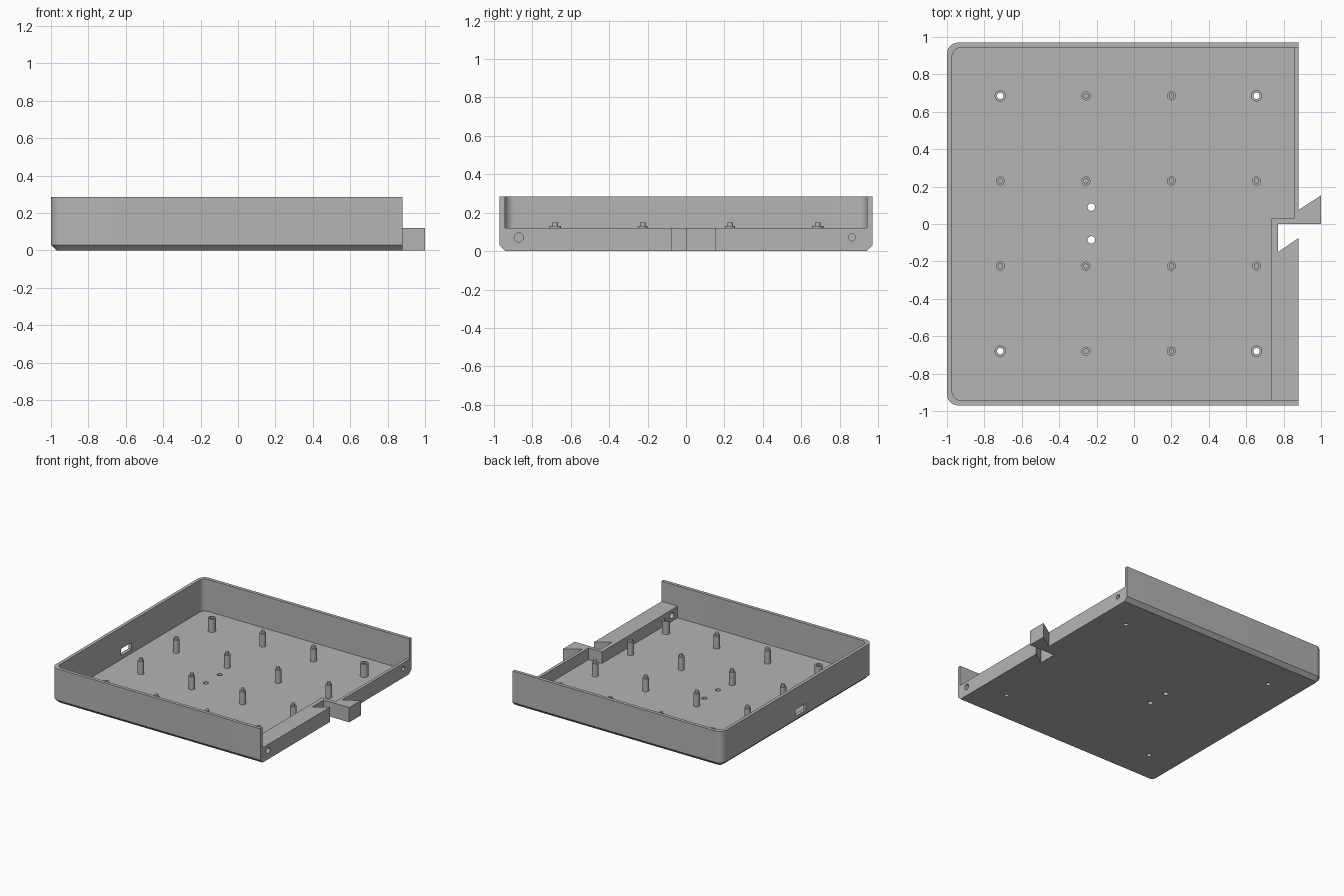
import bpy
import bmesh
from math import cos, sin, pi, radians
from mathutils import Matrix

cube = bpy.data.objects.get("Cube")
if cube:
    bpy.data.objects.remove(cube, do_unlink=True)

grey = bpy.data.materials.new("light_grey_plastic")
grey.use_nodes = True
colour = (0.46, 0.46, 0.46, 1)
grey.diffuse_color = colour
grey.node_tree.nodes["Principled BSDF"].inputs["Base Color"].default_value = colour

FLOOR, RAIL, RIM = 0.025, 0.12, 0.285
END, FRONT, BACK = 0.88, -0.97, 0.97
WALL = 0.027


def make_object(name, bm):
    bmesh.ops.recalc_face_normals(bm, faces=bm.faces)
    mesh = bpy.data.meshes.new(name)
    bm.to_mesh(mesh)
    bm.free()
    mesh.materials.append(grey)
    obj = bpy.data.objects.new(name, mesh)
    bpy.context.collection.objects.link(obj)
    return obj


def loft(name, sections, closed_ring=False):
    """Skin between equal-length loops; cap the ends, or join last to first."""
    bm = bmesh.new()
    loops = [[bm.verts.new(p) for p in s] for s in sections]
    pairs = list(zip(loops, loops[1:]))
    if closed_ring:
        pairs.append((loops[-1], loops[0]))
    else:
        bm.faces.new(loops[0])
        bm.faces.new(loops[-1])
    n = len(loops[0])
    for a, b in pairs:
        for i in range(n):
            j = (i + 1) % n
            bm.faces.new((a[i], a[j], b[j], b[i]))
    return make_object(name, bm)


def prism(name, outline, z0, z1):
    return loft(name, [[(x, y, z) for x, y in outline] for z in (z0, z1)])


def tray_outline(inset, radius, right):
    """Rectangle with its two left corners rounded; right is a list of points."""
    x0, y0, y1 = -1 + inset, FRONT + inset, BACK - inset
    pts = list(right)
    for cy, start in ((y1 - radius, pi / 2), (y0 + radius, pi)):
        for k in range(11):
            a = start + k * pi / 20
            pts.append((x0 + radius + radius * cos(a), cy + radius * sin(a)))
    return pts


def lathe(name, profile, place, closed_ring=False, n=32):
    rings = [[(r * cos(2 * pi * i / n), r * sin(2 * pi * i / n), z) for i in range(n)]
             for r, z in profile]
    obj = loft(name, rings, closed_ring)
    obj.data.transform(place)
    return obj


def combine(target, tool, operation="DIFFERENCE"):
    mod = target.modifiers.new("cut", "BOOLEAN")
    mod.operation = operation
    mod.solver = "EXACT"
    mod.object = tool
    bpy.context.view_layer.objects.active = target
    bpy.ops.object.modifier_apply(modifier=mod.name)
    bpy.data.objects.remove(tool, do_unlink=True)


# Tray block with chamfered bottom edge
def block_section(inset, radius, z):
    right = [(END, FRONT + inset), (END, BACK - inset)]
    return [(x, y, z) for x, y in tray_outline(inset, radius, right)]


tray = loft("tray", [block_section(0.03, 0.03, 0),
                     block_section(0, 0.06, 0.03),
                     block_section(0, 0.06, RIM)])

# Open space above the rail, then the deep recess beside it
low, high = FRONT + WALL, BACK - WALL
upper = [(1.1, low), (1.1, high)]
deep = [(0.735, low), (0.735, 0.03), (0.855, 0.03), (0.855, high)]
combine(tray, prism("upper_cutter", tray_outline(WALL, 0.05, upper), RAIL, 0.4))
combine(tray, prism("deep_cutter", tray_outline(WALL, 0.05, deep), FLOOR, 0.2))

# Half dovetail tongue and matching notch
tongue = [(0.86, 0), (1, 0), (1, 0.153), (END, 0.075), (0.86, 0.075)]
notch = [(0.77, 0), (0.77, -0.15), (END, -0.075), (0.92, -0.048), (0.92, 0)]
combine(tray, prism("notch_cutter", notch, -0.1, 0.2))
combine(tray, prism("tongue", tongue, 0, RAIL), "UNION")

# Port opening in the left-hand wall
port = [(-1.1, -0.115), (-0.9, -0.115), (-0.9, 0.025), (-1.1, 0.025)]
combine(tray, prism("port_cutter", port, 0.057, 0.112))

# Screw holes through the rail
for y, r in ((-0.87, 0.024), (0.865, 0.018)):
    place = Matrix.Translation((0.8, y, 0.072)) @ Matrix.Rotation(pi / 2, 4, "Y")
    combine(tray, lathe("rail_hole_cutter", [(r, -0.12), (r, 0.15)], place))

# Grid of posts: hollow at the corners, pegged elsewhere
columns = (-0.715, -0.257, 0.2, 0.655)
rows = (-0.68, -0.225, 0.23, 0.685)
floor_holes = [(-0.228, 0.09, 0.02), (-0.228, -0.085, 0.02)]
TOP, BASE = 0.131, FLOOR - 0.005
parts = [tray]
for i, x in enumerate(columns):
    for j, y in enumerate(rows):
        place = Matrix.Translation((x, y, 0))
        if i in (0, 3) and j in (0, 3):
            floor_holes.append((x, y, 0.017))
            profile = [(0.03, BASE), (0.03, TOP), (0.017, TOP), (0.017, BASE)]
            parts.append(lathe("hollow_post", profile, place, True))
        else:
            profile = [(0.024, BASE), (0.024, TOP), (0.014, TOP), (0.014, 0.15)]
            parts.append(lathe("pegged_post", profile, place))

# Holes through the floor
for x, y, r in floor_holes:
    place = Matrix.Translation((x, y, 0))
    combine(tray, lathe("floor_hole_cutter", [(r, -0.1), (r, 0.08)], place))

# Smooth the curved walls, keep edges crisp
bpy.ops.object.select_all(action="DESELECT")
for obj in parts:
    obj.select_set(True)
bpy.context.view_layer.objects.active = tray
bpy.ops.object.shade_smooth_by_angle(angle=radians(30))
